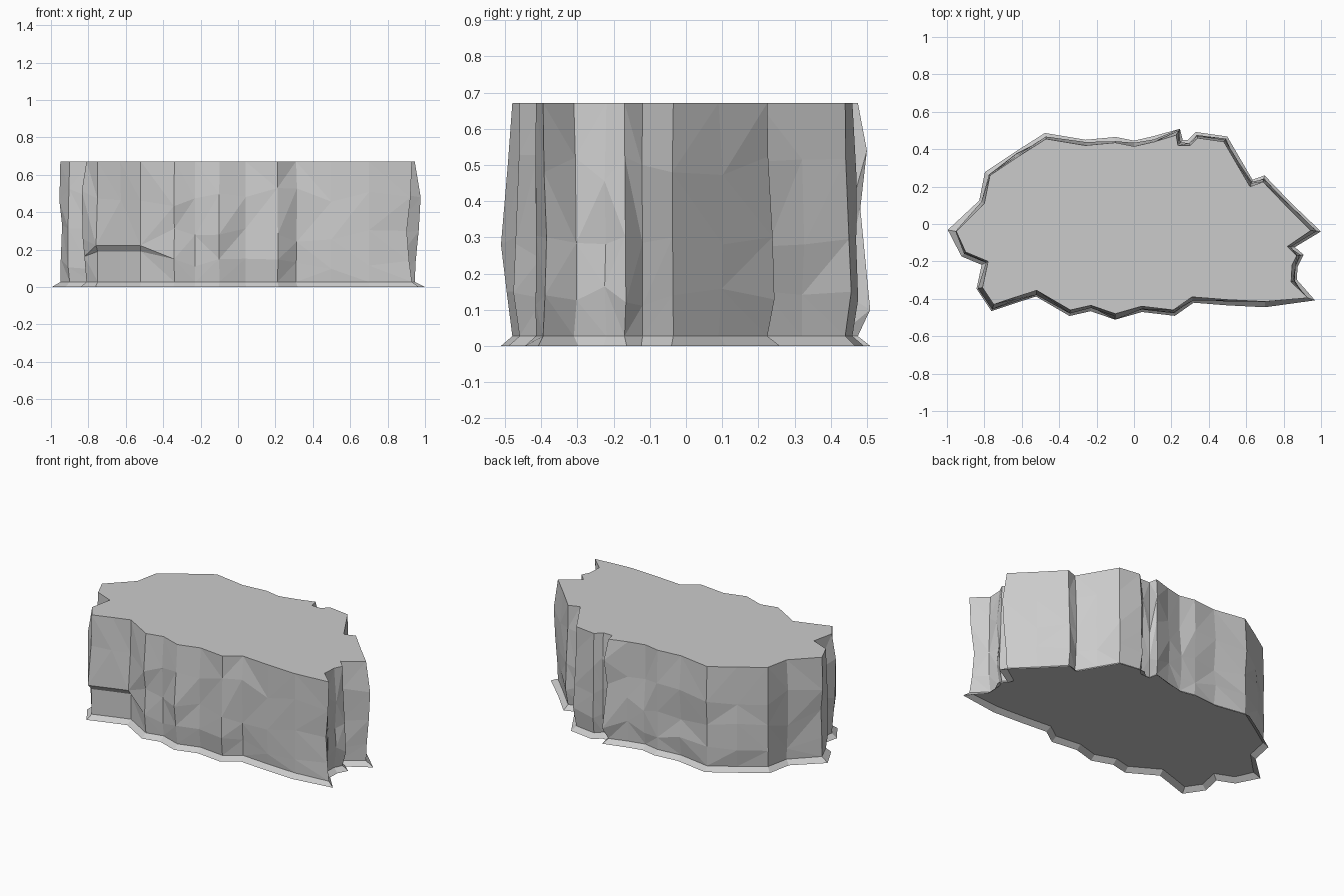
import bpy, bmesh, random
from mathutils import Vector

if "Cube" in bpy.data.objects:
    bpy.data.objects.remove(bpy.data.objects["Cube"])

random.seed(7)

# Plateau outline seen from above, counter-clockwise from the left tip
outline = [(-.95, -.04), (-.90, -.15), (-.78, -.20), (-.81, -.34), (-.75, -.43),
           (-.63, -.39), (-.52, -.355), (-.34, -.46), (-.23, -.435), (-.10, -.48),
           (.04, -.44), (.21, -.46), (.31, -.39), (.50, -.405), (.70, -.415),
           (.93, -.395), (.84, -.31), (.845, -.22), (.87, -.17), (.82, -.12),
           (.945, -.035), (.82, .09), (.69, .225), (.62, .20), (.55, .32),
           (.48, .44), (.34, .46), (.30, .42), (.235, .42), (.225, .475),
           (.11, .44), (0, .415), (-.10, .435), (-.26, .42), (-.47, .455),
           (-.62, .36), (-.77, .26), (-.80, .11)]
pts = [Vector(p) for p in outline]
n = len(pts)


def outward(i):
    """Mitred outward direction at an outline corner."""
    a = (pts[i] - pts[i - 1]).normalized()
    b = (pts[(i + 1) % n] - pts[i]).normalized()
    na, nb = Vector((a.y, -a.x)), Vector((b.y, -b.x))
    m = (na + nb).normalized()
    return m / max(m.dot(na), .75)


normals = [outward(i) for i in range(n)]

# Rings: height, outward offset, height jitter, offset jitter
rings = [(0, .03, 0, 0), (.027, 0, 0, 0), (.13, .010, .035, .010),
         (.28, .011, .04, .012), (.48, .012, .05, .012), (.672, 0, 0, 0)]

bm = bmesh.new()
loops = []
for z, off, jz, jo in rings:
    ring = []
    for p, d in zip(pts, normals):
        q = p + d * (off + random.uniform(-jo, jo))
        ring.append(bm.verts.new((q.x, q.y, z + random.uniform(-jz, jz))))
    loops.append(ring)

# Characteristic corners: (outline corner, ring) -> outward offset, height
shape = {(0, 0): (.038, 0), (20, 0): (.041, 0),
         (0, 2): (-.002, .15), (0, 3): (-.008, .33), (0, 4): (.004, .46),
         (20, 2): (.004, .14), (20, 3): (.016, .30), (20, 4): (.024, .48),
         (15, 2): (-.012, .14), (15, 3): (-.022, .30), (15, 4): (-.006, .48),
         (29, 2): (.030, .10), (29, 3): (.006, .38), (29, 4): (.022, .54),
         (9, 2): (.015, .15), (9, 3): (.030, .28), (9, 4): (.012, .50)}
# Overhanging ledge low on the front left
for i in (4, 5, 6):
    shape[i, 2] = (0, .19)
    shape[i, 3] = (.022, .222)
for (i, row), (off, z) in shape.items():
    q = pts[i] + normals[i] * off
    loops[row][i].co = (q.x, q.y, z)

# Faceted rock walls with the sloping foot skirt
for r, (lo, hi) in enumerate(zip(loops, loops[1:])):
    for i in range(n):
        j = (i + 1) % n
        a, b, c, d = lo[i], lo[j], hi[j], hi[i]
        if r == 0:
            bm.faces.new((a, b, c, d))
        elif random.random() < .5:
            bm.faces.new((a, b, c))
            bm.faces.new((a, c, d))
        else:
            bm.faces.new((a, b, d))
            bm.faces.new((b, c, d))

# Flat top, and underside recessed inside the open skirt
bm.faces.new(loops[-1])
bm.faces.new(loops[1][::-1])

mesh = bpy.data.meshes.new("rock_plateau")
bm.to_mesh(mesh)
bm.free()
rock = bpy.data.objects.new("rock_plateau", mesh)
bpy.context.collection.objects.link(rock)

# Dull stone grey
stone = bpy.data.materials.new("stone")
stone.diffuse_color = (.57, .57, .57, 1)
stone.use_nodes = True
stone.node_tree.nodes["Principled BSDF"].inputs["Base Color"].default_value = stone.diffuse_color
mesh.materials.append(stone)
